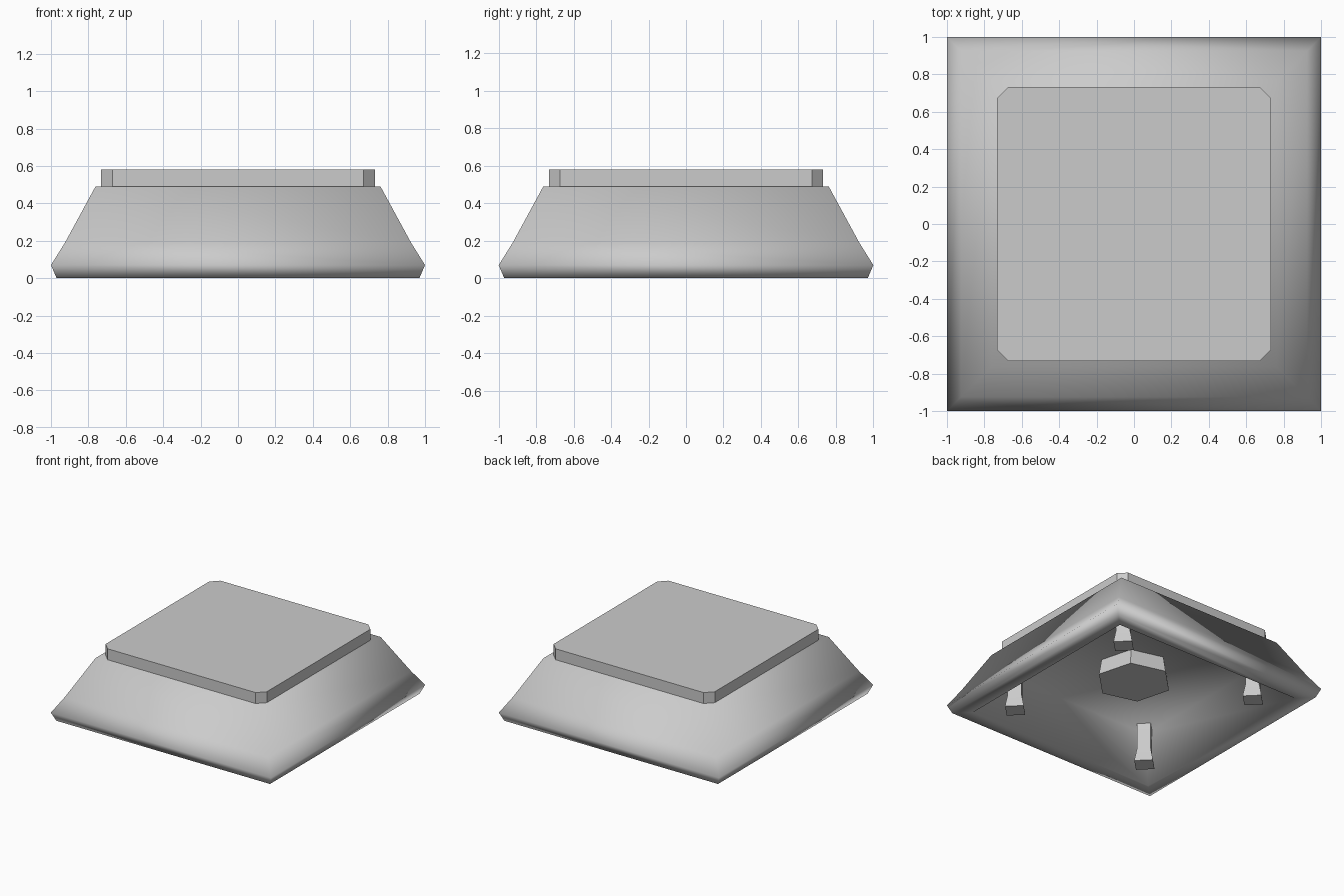
import bpy, bmesh
from math import radians, cos, sin, sqrt

if "Cube" in bpy.data.objects:
    bpy.data.objects.remove(bpy.data.objects["Cube"])


def loft(name, rings, smooth=None):
    """Closed solid skinned through a list of equal-length point rings."""
    bm = bmesh.new()
    loops = [[bm.verts.new(p) for p in ring] for ring in rings]
    n = len(loops[0])
    for a, b in zip(loops, loops[1:]):
        for i in range(n):
            j = (i + 1) % n
            bm.faces.new((a[i], a[j], b[j], b[i]))
    bm.faces.new(loops[0][::-1])
    bm.faces.new(loops[-1])
    bmesh.ops.recalc_face_normals(bm, faces=bm.faces)
    mesh = bpy.data.meshes.new(name)
    bm.to_mesh(mesh)
    bm.free()
    obj = bpy.data.objects.new(name, mesh)
    bpy.context.collection.objects.link(obj)
    if smooth:
        bpy.ops.object.select_all(action='DESELECT')
        obj.select_set(True)
        bpy.context.view_layer.objects.active = obj
        bpy.ops.object.shade_smooth_by_angle(angle=radians(smooth))
    return obj


def polygon(sides, radius, z, turn=0, cx=0, cy=0):
    return [(cx + radius * cos(radians(turn + 360 * i / sides)),
             cy + radius * sin(radians(turn + 360 * i / sides)), z)
            for i in range(sides)]


def square(half, z):
    return polygon(4, half * sqrt(2), z, 45)


# Hollow sloping skirt: outer profile down, around the rim, up to the ceiling
profile = [(0.762, 0.49), (0.925, 0.19), (1.0, 0.07), (0.97, 0.0),
           (0.86, 0.0), (0.71, 0.33)]
loft("skirt", [square(h, z) for h, z in profile], smooth=80)

# Top plate with clipped corners
P, C = 0.732, 0.06
outline = [(P, -P + C), (P, P - C), (P - C, P), (-P + C, P),
           (-P, P - C), (-P, -P + C), (-P + C, -P), (P - C, -P)]
loft("top_plate", [[(x, y, z) for x, y in outline] for z in (0.48, 0.58)])

# Hexagonal boss under the ceiling
loft("center_boss", [polygon(6, r, z, 45) for r, z in
                     ((0.29, 0.2), (0.265, 0.36))], smooth=40)

# Four diagonal feet, flared at the ground
foot_profile = [(0.07, 0.0), (0.066, 0.03), (0.052, 0.11), (0.052, 0.36)]
for i, (sx, sy) in enumerate(((1, 1), (-1, 1), (-1, -1), (1, -1))):
    loft(f"foot_{i + 1}", [polygon(4, h * sqrt(2), z, 0, 0.635 * sx, 0.635 * sy)
                           for h, z in foot_profile], smooth=40)
